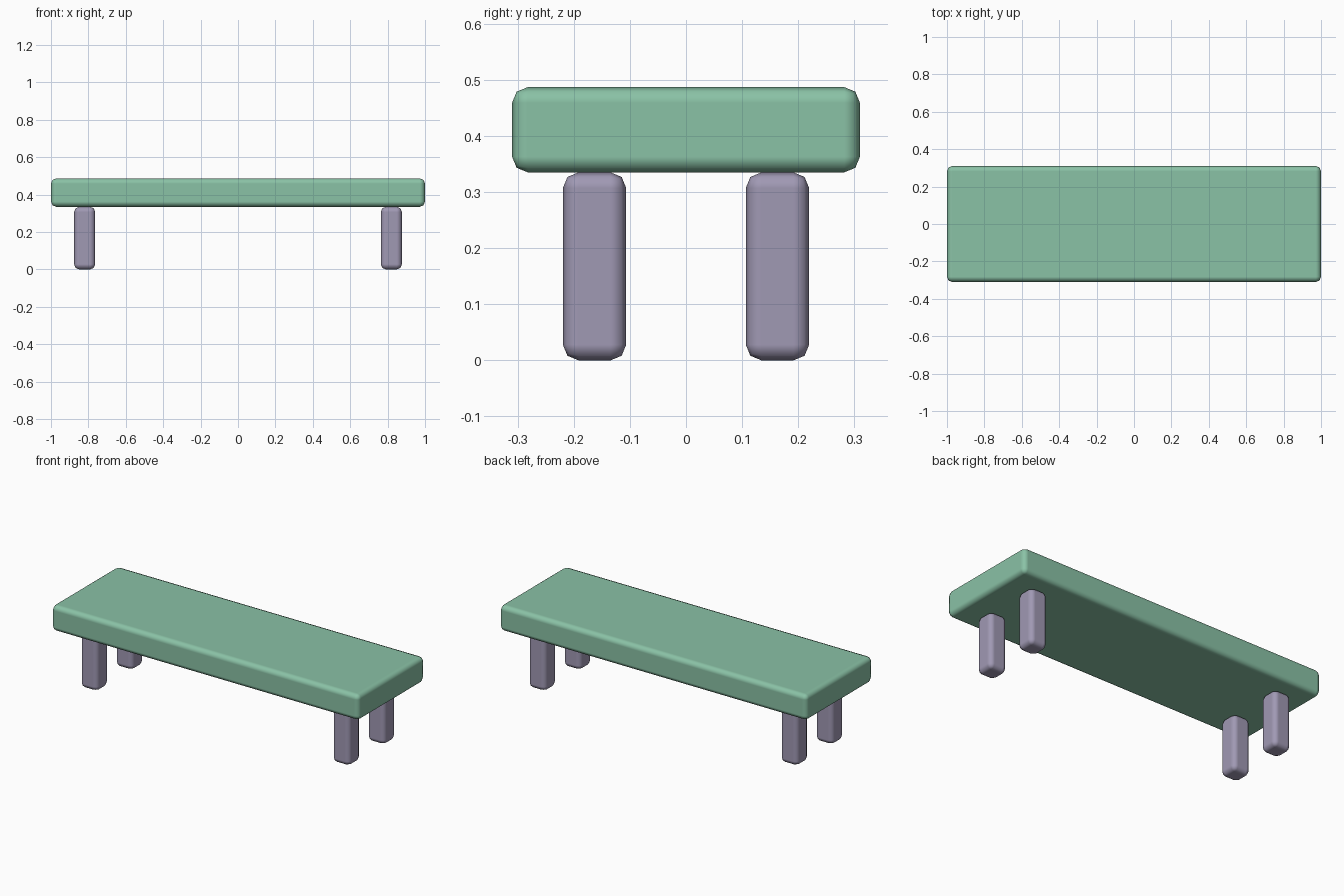
import bpy

if "Cube" in bpy.data.objects:
    bpy.data.objects.remove(bpy.data.objects["Cube"])


def material(name, rgb):
    m = bpy.data.materials.new(name)
    m.diffuse_color = (*rgb, 1.0)
    m.use_nodes = True
    m.node_tree.nodes["Principled BSDF"].inputs["Base Color"].default_value = m.diffuse_color
    return m


green = material("soft green", (0.254, 0.539, 0.381))
mauve = material("grey mauve", (0.352, 0.319, 0.456))


def rounded_box(name, centre, size, mat, radius=0.028):
    """Box with two-segment rounded edges and flat-looking main faces."""
    bpy.ops.mesh.primitive_cube_add(size=1, location=centre)
    ob = bpy.context.object
    ob.name = name
    ob.scale = size
    bpy.ops.object.transform_apply(location=False, rotation=False, scale=True)
    ob.data.materials.append(mat)
    for p in ob.data.polygons:
        p.use_smooth = True
    bev = ob.modifiers.new("rounded edges", "BEVEL")
    bev.width = radius
    bev.segments = 2
    bev.harden_normals = True
    return ob


# Seat slab
rounded_box("seat", (0, 0, 0.411), (2.0, 0.62, 0.152), green)

# Four legs
for side, x in (("left", -0.82), ("right", 0.82)):
    for end, y in (("front", -0.163), ("back", 0.163)):
        rounded_box(f"{end}_{side}_leg", (x, y, 0.1675), (0.113, 0.113, 0.335), mauve)
